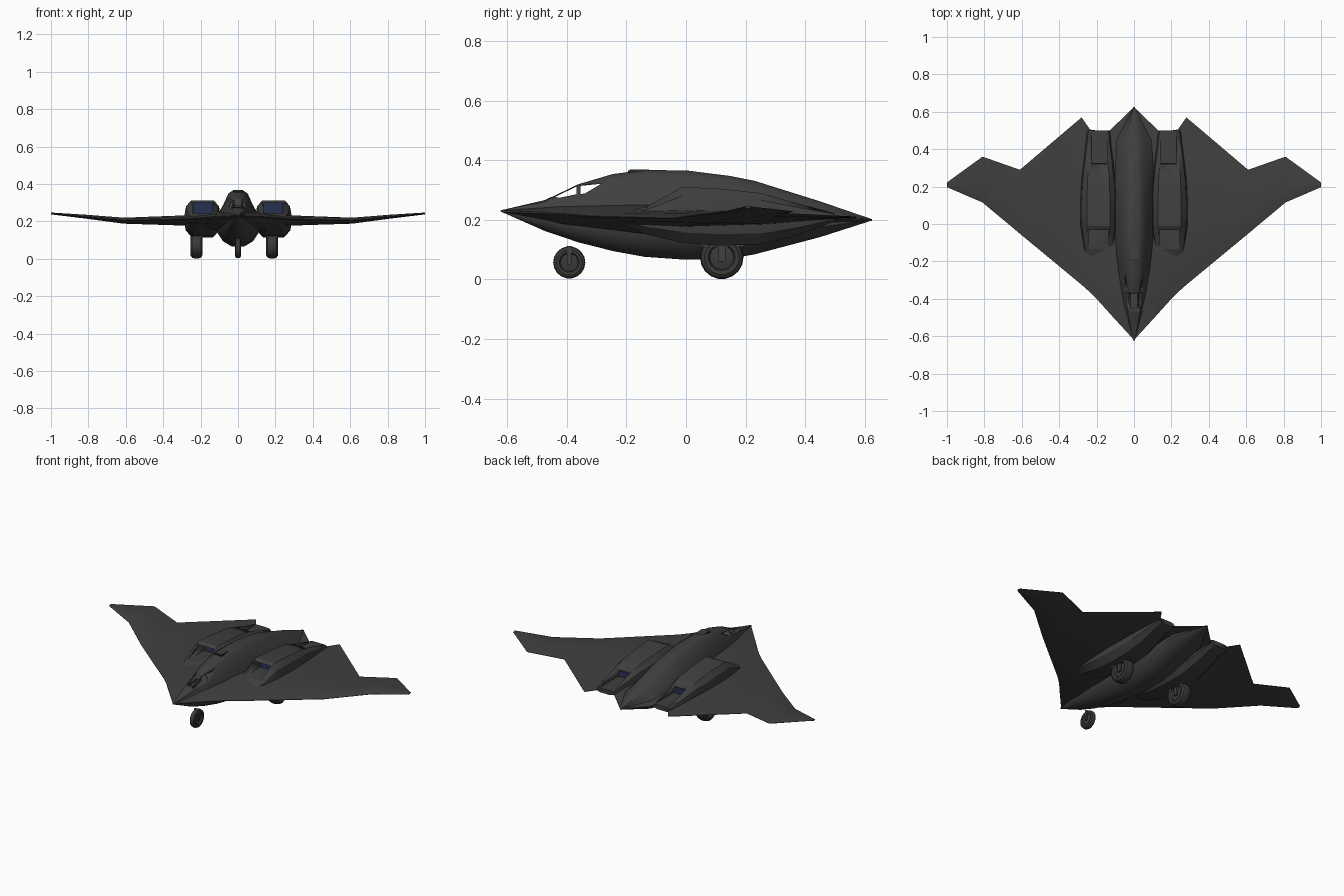
import bpy, bmesh, math
from mathutils import Vector

cube = bpy.data.objects.get("Cube")
if cube:
    bpy.data.objects.remove(cube, do_unlink=True)


def material(name, rgb):
    m = bpy.data.materials.new(name)
    m.use_nodes = True
    m.diffuse_color = (*rgb, 1)
    bsdf = next(n for n in m.node_tree.nodes if n.type == 'BSDF_PRINCIPLED')
    bsdf.inputs["Base Color"].default_value = (*rgb, 1)
    bsdf.inputs["Roughness"].default_value = 0.7
    return m


HULL = material("charcoal hull", (0.05, 0.05, 0.05))
TYRE = material("tyre grey", (0.042, 0.042, 0.042))
SEAM = material("dark seam", (0.02, 0.02, 0.02))
BLUE = material("deep blue glass", (0.02, 0.03, 0.085))


def loft(name, rings, mat, angle=35):
    """Skin a list of equal-length closed rings and cap both ends."""
    bm = bmesh.new()
    rows = [[bm.verts.new(p) for p in ring] for ring in rings]
    n = len(rows[0])
    for a, b in zip(rows, rows[1:]):
        for i in range(n):
            j = (i + 1) % n
            bm.faces.new((a[i], a[j], b[j], b[i]))
    bm.faces.new(rows[0])
    bm.faces.new(rows[-1])
    bmesh.ops.recalc_face_normals(bm, faces=bm.faces)
    me = bpy.data.meshes.new(name)
    bm.to_mesh(me)
    bm.free()
    me.materials.append(mat)
    ob = bpy.data.objects.new(name, me)
    bpy.context.collection.objects.link(ob)
    activate(ob)
    bpy.ops.object.shade_smooth_by_angle(angle=math.radians(angle))
    return ob


def activate(ob):
    bpy.ops.object.select_all(action='DESELECT')
    ob.select_set(True)
    bpy.context.view_layer.objects.active = ob


def box(name, lo, hi, mat):
    (x0, y0, z0), (x1, y1, z1) = lo, hi
    return loft(name, [[(x0, y0, z), (x1, y0, z), (x1, y1, z), (x0, y1, z)]
                       for z in (z0, z1)], mat)


def side_prism(name, yz, half):
    return loft(name, [[(x, y, z) for y, z in yz] for x in (-half, half)], HULL)


def apply(ob, kind, **settings):
    mod = ob.modifiers.new(kind.lower(), kind)
    for key, value in settings.items():
        setattr(mod, key, value)
    activate(ob)
    bpy.ops.object.modifier_apply(modifier=mod.name)


def cut(ob, cutter):
    apply(ob, 'BOOLEAN', operation='DIFFERENCE', solver='EXACT', object=cutter)
    bpy.data.objects.remove(cutter, do_unlink=True)


def mirror(ob):
    apply(ob, 'MIRROR', use_clip=True, merge_threshold=0.0005,
          mirror_object=None)


def section(cx, y, half):
    """Symmetric ring across the body from its right half, top to bottom."""
    return ([(cx + x, y, z) for x, z in half] +
            [(cx - x, y, z) for x, z in reversed(half)])


# Wing: x, leading y, trailing y, leading z, trailing z, rise, drop
stations = [
    (0.0, -0.62, 0.625, 0.230, 0.200, 0.040, 0.075),
    (0.13, -0.478, 0.50, 0.224, 0.205, 0.030, 0.062),
    (0.20, -0.40, 0.50, 0.219, 0.207, 0.025, 0.048),
    (0.235, -0.365, 0.505, 0.216, 0.209, 0.022, 0.042),
    (0.28, -0.325, 0.57, 0.212, 0.210, 0.021, 0.034),
    (0.61, -0.052, 0.29, 0.205, 0.210, 0.013, 0.019),
    (0.81, 0.115, 0.36, 0.224, 0.228, 0.010, 0.011),
    (1.0, 0.197, 0.222, 0.243, 0.244, 0.004, 0.006),
]
chord = [(0.0, 0.05), (0.12, 0.55), (0.35, 1.0), (0.65, 0.75), (1.0, 0.05)]


def airfoil(x, y0, y1, z0, z1, rise, drop):
    def point(t, offset):
        return (x, y0 + t * (y1 - y0), z0 + t * (z1 - z0) + offset)
    return ([point(t, h * rise) for t, h in chord] +
            [point(t, -h * drop) for t, h in reversed(chord)])


left = [airfoil(*s) for s in stations]
right = [[(-x, y, z) for x, y, z in ring] for ring in reversed(left[1:])]
loft("wing", right + left, HULL, 40)

# Fuselage: y, bottom z, middle z, top z, half width, half top width
spine = [
    (-0.622, 0.228, 0.230, 0.232, 0.004, 0.003),
    (-0.475, 0.163, 0.222, 0.266, 0.055, 0.026),
    (-0.363, 0.125, 0.215, 0.319, 0.075, 0.030),
    (-0.245, 0.095, 0.210, 0.354, 0.095, 0.038),
    (-0.14, 0.076, 0.210, 0.367, 0.108, 0.042),
    (0.0, 0.066, 0.210, 0.366, 0.113, 0.042),
    (0.15, 0.070, 0.208, 0.347, 0.115, 0.040),
    (0.23, 0.084, 0.206, 0.331, 0.113, 0.038),
    (0.45, 0.142, 0.204, 0.262, 0.095, 0.030),
    (0.625, 0.198, 0.200, 0.202, 0.004, 0.003),
]


def body_half(zb, zm, zt, w, wt):
    up, down = zt - zm, zm - zb
    return [(wt * 0.6, zt), (wt * 1.25, zt - 0.12 * up),
            (0.7 * w, zm + 0.5 * up), (w, zm + 0.12 * up),
            (w, zm - 0.45 * down), (0.72 * w, zm - 0.8 * down), (0.3 * w, zb)]


fuselage = loft("fuselage", [section(0, s[0], body_half(*s[1:])) for s in spine], HULL, 40)

# Open cockpit windows: side panes right through, then the windscreen
cut(fuselage, side_prism("front_pane", [(-0.44, 0.277), (-0.367, 0.312),
                                        (-0.367, 0.286), (-0.425, 0.274)], 0.2))
cut(fuselage, side_prism("rear_pane", [(-0.355, 0.314), (-0.285, 0.321),
                                       (-0.34, 0.288), (-0.355, 0.287)], 0.2))
cut(fuselage, box("windscreen", (-0.019, -0.45, 0.268), (0.019, -0.372, 0.4), HULL))

# Spine hatch with a dark seam around it
top = 0.3655
for name, grow, lift, mat in (("hatch_seam", 0.004, 0.0, SEAM),
                              ("hatch", 0.0, 0.003, HULL)):
    box(name, (-0.023 - grow, -0.19 - grow, top - 0.006),
        (0.023 + grow, -0.125 + grow, top + lift), mat)

# Engine nacelles: y, bottom z, top z, half width
CX = 0.19
pod = [
    (-0.24, 0.195, 0.212, 0.030),
    (-0.13, 0.150, 0.246, 0.085),
    (-0.01, 0.122, 0.311, 0.100),
    (0.12, 0.113, 0.304, 0.100),
    (0.25, 0.118, 0.290, 0.093),
    (0.35, 0.140, 0.262, 0.080),
    (0.50, 0.195, 0.222, 0.060),
]


def pod_half(zb, zt, w):
    zm = min(0.21, zt - 0.005)
    up, down = zt - zm, zm - zb
    return [(0.62 * w, zt), (0.88 * w, zm + 0.7 * up), (w, zm),
            (0.9 * w, zm - 0.6 * down), (0.55 * w, zb)]


nacelle = loft("nacelles", [section(CX, s[0], pod_half(*s[1:])) for s in pod], HULL, 30)
cut(nacelle, box("intake", (0.135, -0.2, 0.245), (0.242, 0.03, 0.299), HULL))
cut(nacelle, box("exhaust", (0.142, 0.32, 0.222), (0.228, 0.6, 0.34), HULL))
mirror(nacelle)

# Blue panes inside the intakes and exhausts
mirror(box("intake_panes", (0.136, 0.018, 0.246), (0.241, 0.026, 0.298), BLUE))
mirror(box("exhaust_panes", (0.148, 0.318, 0.226), (0.222, 0.326, 0.262), BLUE))


# Landing gear
def wheel(name, x, y, z, r, hw, sides=18):
    side = [(0.6, 0.15), (0.45, 0.55), (0.9, 0.62), (1.0, 0.8), (0.75, 0.95), (0.3, 1.0)]
    profile = [(-a, b) for a, b in side] + [(a, b) for a, b in reversed(side)]
    loft(name, [[(x + a * hw, y + b * r * math.cos(t), z + b * r * math.sin(t))
                 for t in (2 * math.pi * i / sides for i in range(sides))]
                for a, b in profile], TYRE)


wheel("nose_wheel", 0, -0.392, 0.057, 0.054, 0.016)
for s in (-1, 1):
    box("nose_fork", (s * 0.012 - 0.004, -0.399, 0.05),
        (s * 0.012 + 0.004, -0.385, 0.112), HULL)
for side, x in (("right", -0.222), ("left", 0.182)):
    wheel(side + "_main_wheel", x, 0.12, 0.074, 0.073, 0.031)
    box(side + "_axle_strut", (x - 0.028, 0.108, 0.06), (x + 0.028, 0.132, 0.125), HULL)
    box(side + "_wheel_guard", (x - 0.03, 0.05, 0.108), (x + 0.03, 0.195, 0.122), HULL)
